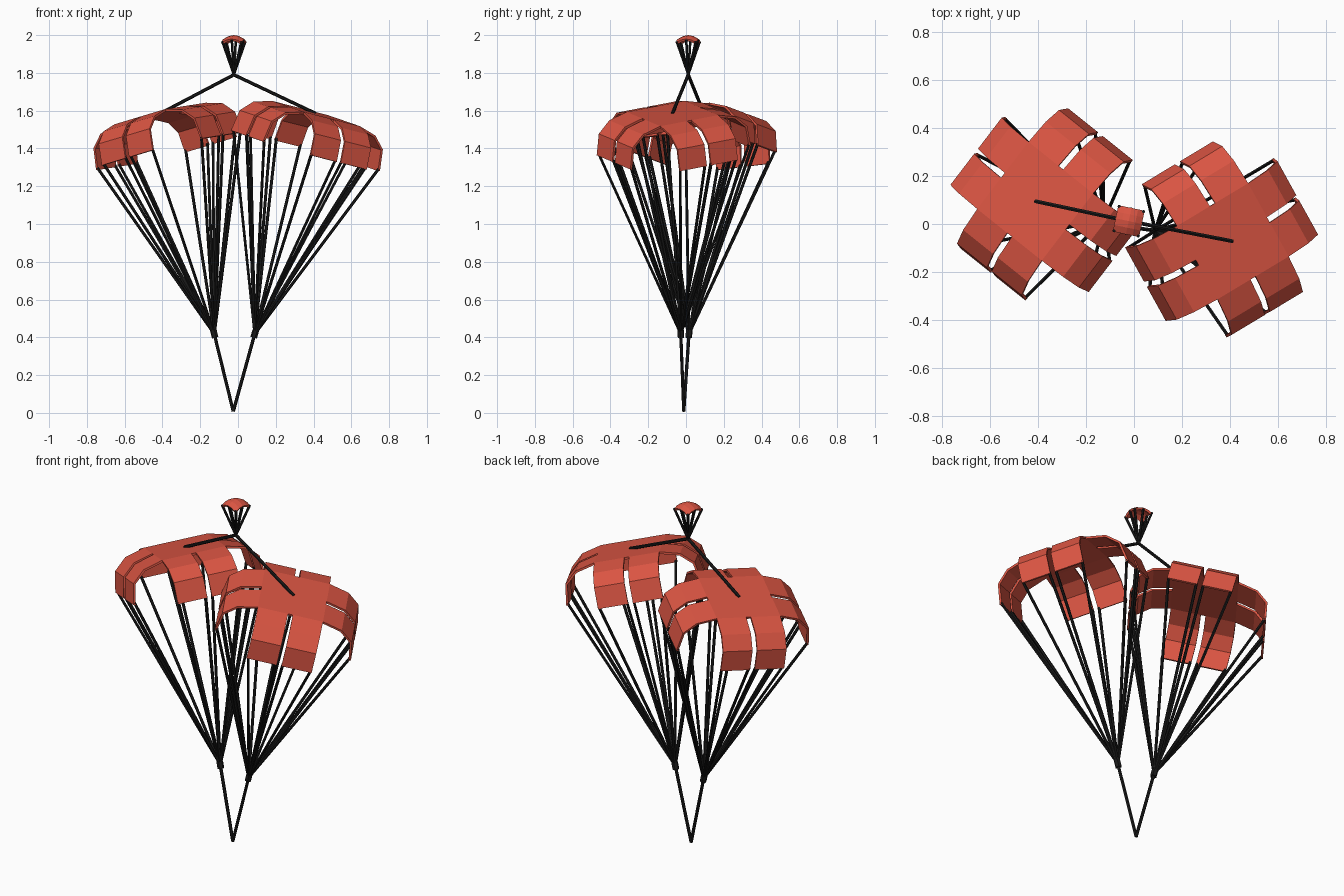
import bpy, bmesh
from math import radians
from mathutils import Vector, Matrix

cube = bpy.data.objects.get("Cube")
if cube:
    bpy.data.objects.remove(cube, do_unlink=True)


def material(name, rgb, roughness=0.8):
    m = bpy.data.materials.new(name)
    m.use_nodes = True
    m.diffuse_color = (*rgb, 1)
    bsdf = m.node_tree.nodes["Principled BSDF"]
    bsdf.inputs["Base Color"].default_value = (*rgb, 1)
    bsdf.inputs["Roughness"].default_value = roughness
    return m


RED = material("red fabric", (0.70, 0.09, 0.055))
BLACK = material("black cord", (0.01, 0.01, 0.01))


def finish(bm, name, mat, thickness=0):
    """Turn a bmesh into a flat shaded object, thickened inward if fabric."""
    mesh = bpy.data.meshes.new(name)
    bm.to_mesh(mesh)
    bm.free()
    mesh.materials.append(mat)
    ob = bpy.data.objects.new(name, mesh)
    bpy.context.collection.objects.link(ob)
    if thickness:
        mod = ob.modifiers.new("fabric thickness", 'SOLIDIFY')
        mod.thickness = thickness
        mod.offset = -1
    return ob


def cord(bm, a, b, r=0.008):
    """Straight six sided cord from a to b."""
    d = b - a
    m = Matrix.Translation((a + b) / 2) @ d.to_track_quat('Z', 'Y').to_matrix().to_4x4()
    bmesh.ops.create_cone(bm, cap_ends=True, segments=6, radius1=r, radius2=r,
                          depth=d.length, matrix=m)


def quad(bm, pts):
    bm.faces.new([bm.verts.new(p) for p in pts])


HALF, SLIT = 0.177, 0.013
PROFILE = [(HALF, 0), (0.285, -0.028), (0.352, -0.09), (0.37, -0.205)]
STRIPS = [(-HALF, -SLIT), (SLIT, HALF)]
APEX = Vector((-0.025, -0.012, 0.008))      # bottom joint
PILOT = Vector((-0.022, 0.012, 1.79))       # joint under the small chute


def main_chute(side, top, yaw):
    axis = top - APEX
    frame = (Matrix.Translation(top)
             @ Vector((0, 0, 1)).rotation_difference(axis).to_matrix().to_4x4()
             @ Matrix.Rotation(radians(yaw), 4, 'Z'))
    joint = APEX + axis * 0.26

    # cross shaped canopy: flat centre and four split, drooping arms
    bm = bmesh.new()
    cuts = [-HALF, -SLIT, SLIT, HALF]
    for x0, x1 in zip(cuts, cuts[1:]):
        for y0, y1 in zip(cuts, cuts[1:]):
            quad(bm, [(x0, y0, 0), (x1, y0, 0), (x1, y1, 0), (x0, y1, 0)])
    ties = []
    for k in range(4):
        turn = Matrix.Rotation(radians(90 * k), 4, 'Z')
        for lo, hi in STRIPS:
            for (r0, z0), (r1, z1) in zip(PROFILE, PROFILE[1:]):
                quad(bm, [turn @ Vector(p) for p in
                          ((r0, lo, z0), (r1, lo, z1), (r1, hi, z1), (r0, hi, z0))])
            r, z = PROFILE[-1]
            ties += [frame @ turn @ Vector((r - 0.008, y, z + 0.01))
                     for y in (lo + 0.006, hi - 0.006)]
    bmesh.ops.remove_doubles(bm, verts=bm.verts, dist=0.0005)
    bm.transform(frame)
    finish(bm, side + "_canopy", RED, 0.012)

    # suspension lines gathered into one joint
    bm = bmesh.new()
    for t in ties:
        cord(bm, t, joint)
    finish(bm, side + "_suspension_lines", BLACK)

    # riser with knot, and the bridle up to the small chute
    bm = bmesh.new()
    cord(bm, APEX, joint, 0.009)
    step = axis.normalized() * 0.02
    cord(bm, joint - step, joint + step, 0.018)
    finish(bm, side + "_riser", BLACK)
    bm = bmesh.new()
    cord(bm, PILOT, top, 0.009)
    finish(bm, side + "_bridle", BLACK)


main_chute("right", Vector((-0.412, 0.095, 1.585)), 52)
main_chute("left", Vector((0.412, -0.072, 1.585)), 30)

# small pilot chute: shallow square dome with cords
frame = Matrix.Translation((PILOT.x, PILOT.y, 2.0)) @ Matrix.Rotation(radians(-12), 4, 'Z')
bm = bmesh.new()
bmesh.ops.create_grid(bm, x_segments=4, y_segments=4, size=0.056)
for v in bm.verts:
    v.co.z = -6.5 * (v.co.x ** 2 + v.co.y ** 2)
bm.transform(frame)
finish(bm, "pilot_canopy", RED, 0.012)

bm = bmesh.new()
for x in (-1, 0, 1):
    for y in (-1, 0, 1):
        if x or y:
            p = Vector((x * 0.052, y * 0.052, -0.016 - 0.009 * (x * x + y * y)))
            cord(bm, frame @ p, PILOT, 0.007)
finish(bm, "pilot_lines", BLACK)
